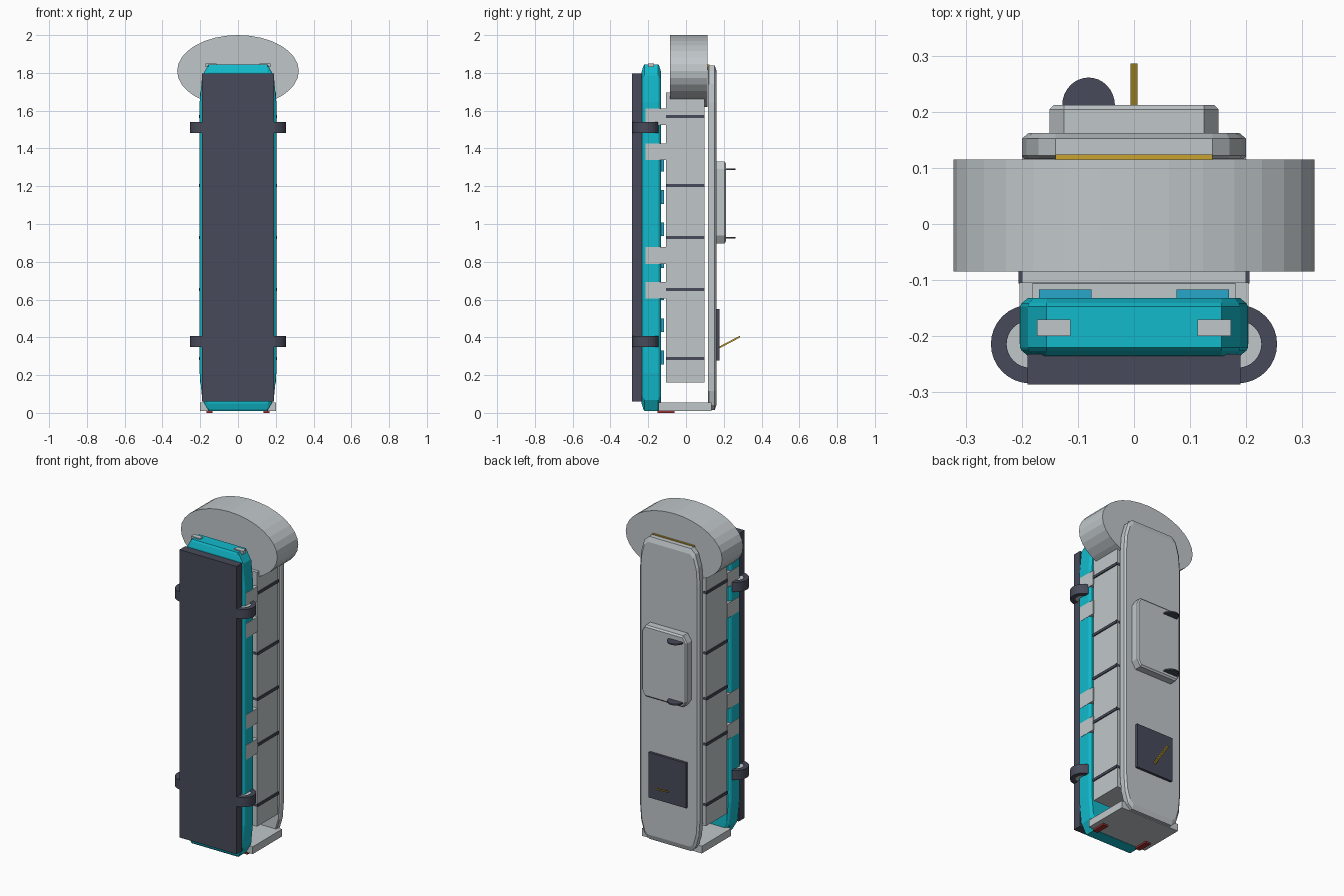
import bpy, bmesh, math
from mathutils import Matrix

if "Cube" in bpy.data.objects:
    bpy.data.objects.remove(bpy.data.objects["Cube"])


def material(name, rgb):
    m = bpy.data.materials.new(name)
    m.diffuse_color = (*rgb, 1)
    m.use_nodes = True
    m.node_tree.nodes["Principled BSDF"].inputs["Base Color"].default_value = m.diffuse_color
    return m


LIGHT = material("light_grey", (0.53, 0.57, 0.59))
DARK = material("dark_slate", (0.063, 0.068, 0.1))
TEAL = material("teal", (0.006, 0.49, 0.6))
BLUE = material("sky_blue", (0.02, 0.38, 0.6))
GOLD = material("gold", (0.58, 0.37, 0.03))
RED = material("dull_red", (0.36, 0.03, 0.03))


def finish(name, bm, mat):
    bmesh.ops.recalc_face_normals(bm, faces=bm.faces)
    me = bpy.data.meshes.new(name)
    bm.to_mesh(me)
    bm.free()
    me.materials.append(mat)
    ob = bpy.data.objects.new(name, me)
    bpy.context.collection.objects.link(ob)
    return ob


def box(name, mat, x, y, z):
    """Box from (low, high) pairs."""
    bm = bmesh.new()
    bmesh.ops.create_cube(bm, size=1)
    for v in bm.verts:
        for i, (lo, hi) in enumerate((x, y, z)):
            v.co[i] = lo if v.co[i] < 0 else hi
    return finish(name, bm, mat)


def loft(name, mat, rings):
    """Skin closed rings of points and cap both ends."""
    bm = bmesh.new()
    loops = [[bm.verts.new(p) for p in r] for r in rings]
    n = len(loops[0])
    for a, b in zip(loops, loops[1:]):
        for i in range(n):
            j = (i + 1) % n
            bm.faces.new((a[i], a[j], b[j], b[i]))
    bm.faces.new(loops[0])
    bm.faces.new(loops[-1])
    return finish(name, bm, mat)


def slab(name, mat, hx, z, rx, rz, segs, layers):
    """Upright slab with elliptical corners; layers are (y, x inset, z inset)."""
    rings = []
    for y, ix, iz in layers:
        ring = []
        for k, (sx, sz) in enumerate(((1, 1), (-1, 1), (-1, -1), (1, -1))):
            cx = sx * (hx - rx)
            cz = z[1] - rz if sz > 0 else z[0] + rz
            for s in range(segs + 1):
                a = math.pi / 2 * (k + s / segs)
                ring.append((cx + (rx - ix) * math.cos(a), y,
                             cz + (rz - iz) * math.sin(a)))
        rings.append(ring)
    return loft(name, mat, rings)


# Front panel and teal shell
box("front_panel", DARK, (-0.19, 0.19), (-0.286, -0.232), (0.06, 1.797))
slab("front_shell", TEAL, 0.203, (0.01, 1.845), 0.047, 0.2, 2,
     [(-0.235, 0.014, 0.04), (-0.226, 0.003, 0.01), (-0.22, 0, 0),
      (-0.147, 0, 0), (-0.141, 0.003, 0.01), (-0.132, 0.014, 0.04)])

# Core column with dark bands
box("core", LIGHT, (-0.2, 0.2), (-0.105, 0.097), (0.16, 1.695))
for z in (0.288, 0.653, 0.928, 1.203, 1.568):
    box("core_band", DARK, (-0.206, 0.206), (-0.106, 0.098), (z - 0.008, z + 0.008))

# Oval head
bm = bmesh.new()
bmesh.ops.create_cone(bm, cap_ends=True, segments=32, radius1=1, radius2=1, depth=1)
bmesh.ops.transform(bm, verts=bm.verts, matrix=Matrix.Translation((0, 0.015, 1.81))
                    @ Matrix.Diagonal((0.322, 0.2, 0.19, 1))
                    @ Matrix.Rotation(math.pi / 2, 4, 'X'))
finish("oval_head", bm, LIGHT)

# Back panel, gold top strip, base block
slab("back_panel", LIGHT, 0.2, (0.015, 1.84), 0.06, 0.2, 3,
     [(0.116, 0.004, 0.012), (0.122, 0, 0), (0.152, 0, 0), (0.162, 0.012, 0.03)])
box("top_strip", GOLD, (-0.14, 0.14), (0.115, 0.124), (1.815, 1.845))
box("base_block", LIGHT, (-0.2, 0.2), (-0.145, 0.135), (0.01, 0.054))

# Back box with half-round fins
slab("back_box", LIGHT, 0.151, (0.898, 1.33), 0.026, 0.04, 1,
     [(0.155, 0, 0), (0.204, 0, 0), (0.212, 0.008, 0.01)])
for z in (0.927, 1.29):
    arc = [(-0.081 + 0.047 * math.cos(math.pi * i / 16),
            0.211 + 0.05 * math.sin(math.pi * i / 16)) for i in range(17)]
    loft("box_fin", DARK, [[(x, y, z + d) for x, y in arc] for d in (-0.004, 0.004)])

# Rear plate and lever
box("rear_plate", DARK, (-0.125, 0.125), (0.155, 0.177), (0.278, 0.55))
loft("lever", GOLD, [[(x, y, z + d) for x, d in
                      ((-0.006, -0.005), (0.006, -0.005), (0.006, 0.005), (-0.006, 0.005))]
                     for y, z in ((0.17, 0.343), (0.286, 0.404))])

# Blue spacers behind the shell
for k in range(7):
    z = 0.293 + 0.17 * k
    for s in (-1, 1):
        x = sorted((s * 0.076, s * 0.169))
        box("spacer", BLUE, x, (-0.135, -0.117), (z - 0.036, z + 0.036))

for s in (-1, 1):
    # Side clips joining shell and core
    for z in (0.65, 0.833, 1.383, 1.568):
        x = sorted((s * 0.18, s * 0.2045))
        box("side_clip", LIGHT, x, (-0.214, -0.104), (z - 0.044, z + 0.044))
    # Top tabs and feet
    x = sorted((s * 0.113, s * 0.173))
    box("top_tab", LIGHT, x, (-0.2, -0.17), (1.83, 1.851))
    x = sorted((s * 0.135, s * 0.168))
    box("foot", RED, x, (-0.15, -0.06), (0.0, 0.012))
    # Round side handles with light cores
    for z in (0.377, 1.512):
        cx, cy = s * 0.185, -0.214
        bm = bmesh.new()
        n = 32
        rows = [[bm.verts.new((cx + r * math.cos(2 * math.pi * i / n),
                               cy + r * math.sin(2 * math.pi * i / n), z + d))
                 for i in range(n)]
                for r, d in ((0.07, -0.029), (0.07, 0.029), (0.042, 0.029), (0.042, -0.029))]
        for a, b in zip(rows, rows[1:] + rows[:1]):
            for i in range(n):
                j = (i + 1) % n
                bm.faces.new((a[i], a[j], b[j], b[i]))
        finish("side_handle", bm, DARK)
        bm = bmesh.new()
        bmesh.ops.create_cone(bm, cap_ends=True, segments=32, radius1=0.042,
                              radius2=0.042, depth=0.05,
                              matrix=Matrix.Translation((cx, cy, z)))
        finish("handle_core", bm, LIGHT)
